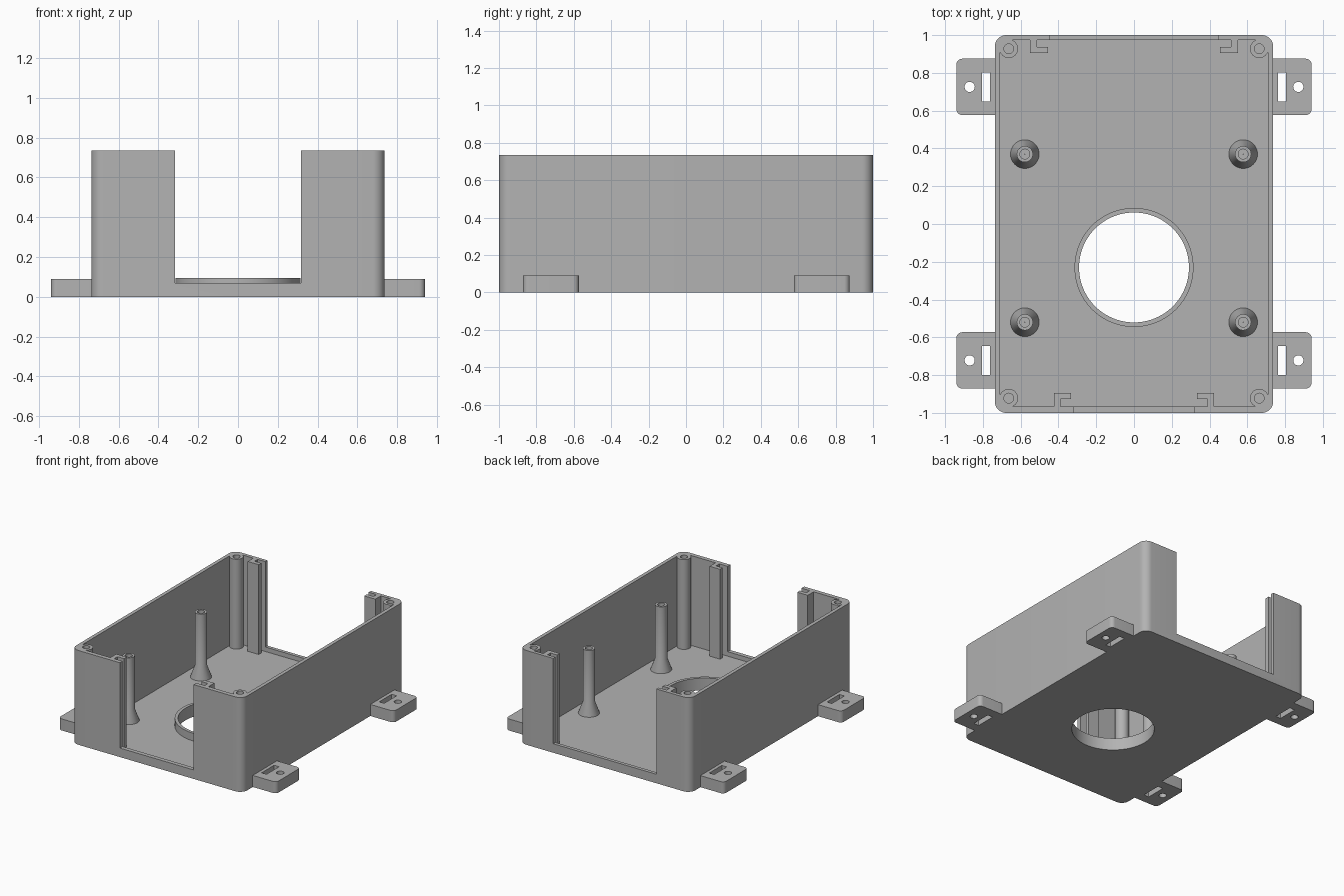
import bpy, bmesh, math

cube = bpy.data.objects.get("Cube")
if cube:
    bpy.data.objects.remove(cube, do_unlink=True)

grey = bpy.data.materials.new("grey plastic")
grey.use_nodes = True
colour = (0.45, 0.45, 0.45, 1)
grey.diffuse_color = colour
grey.node_tree.nodes["Principled BSDF"].inputs["Base Color"].default_value = colour

HEIGHT, FLOOR, SILL, TAB_H = 0.735, 0.035, 0.07, 0.09


def finish(name, bm):
    bmesh.ops.recalc_face_normals(bm, faces=bm.faces)
    mesh = bpy.data.meshes.new(name)
    bm.to_mesh(mesh)
    bm.free()
    mesh.materials.append(grey)
    obj = bpy.data.objects.new(name, mesh)
    bpy.context.collection.objects.link(obj)
    return obj


def prism(name, points, z0, z1):
    """Extrude a flat outline from z0 to z1."""
    bm = bmesh.new()
    face = bm.faces.new([bm.verts.new((x, y, z0)) for x, y in points])
    ext = bmesh.ops.extrude_face_region(bm, geom=[face])["geom"]
    verts = [v for v in ext if isinstance(v, bmesh.types.BMVert)]
    bmesh.ops.translate(bm, verts=verts, vec=(0, 0, z1 - z0))
    return finish(name, bm)


def rect(x0, x1, y0, y1, r=0, steps=8):
    """Rectangle outline, with rounded corners if r is given."""
    if not r:
        return [(x0, y0), (x1, y0), (x1, y1), (x0, y1)]
    pts = []
    corners = [(x1 - r, y1 - r), (x0 + r, y1 - r), (x0 + r, y0 + r), (x1 - r, y0 + r)]
    for i, (cx, cy) in enumerate(corners):
        for k in range(steps + 1):
            a = (i + k / steps) * math.pi / 2
            pts.append((cx + r * math.cos(a), cy + r * math.sin(a)))
    return pts


def circle(cx, cy, r, n=32):
    return [(cx + r * math.cos(2 * math.pi * k / n),
             cy + r * math.sin(2 * math.pi * k / n)) for k in range(n)]


def lathe(name, profile, cx, cy, n=32):
    """Revolve a closed (radius, z) profile about a vertical axis."""
    bm = bmesh.new()
    rings = []
    for k in range(n):
        a = 2 * math.pi * k / n
        rings.append([bm.verts.new((cx + r * math.cos(a), cy + r * math.sin(a), z))
                      for r, z in profile])
    m = len(profile)
    for k in range(n):
        a, b = rings[k], rings[(k + 1) % n]
        for j in range(m):
            bm.faces.new([a[j], b[j], b[(j + 1) % m], a[(j + 1) % m]])
    return finish(name, bm)


def boolean(obj, other, operation):
    """Apply a boolean and discard the helper."""
    mod = obj.modifiers.new("cut", "BOOLEAN")
    mod.operation, mod.solver, mod.object = operation, "EXACT", other
    other.hide_render = True
    bpy.context.view_layer.objects.active = obj
    bpy.ops.object.modifier_apply(modifier=mod.name)
    bpy.data.objects.remove(other, do_unlink=True)


def smooth(obj):
    bpy.ops.object.select_all(action="DESELECT")
    obj.select_set(True)
    bpy.context.view_layer.objects.active = obj
    bpy.ops.object.shade_smooth_by_angle(angle=math.radians(30))


# Box shell: rounded block, hollowed, with open ends above low sills
shell = prism("box_shell", rect(-0.737, 0.737, -1, 1, 0.06), 0, HEIGHT)
boolean(shell, prism("cavity", rect(-0.709, 0.709, -0.967, 0.973, 0.045), FLOOR, 1), "DIFFERENCE")
boolean(shell, prism("front_opening", rect(-0.318, 0.318, -1.1, -0.9), SILL, 1), "DIFFERENCE")
boolean(shell, prism("back_opening", rect(-0.445, 0.445, 0.9, 1.1), SILL, 1), "DIFFERENCE")

# Corner screw posts joined to the walls, then drilled
corners = [(sx * 0.663, y) for sx in (-1, 1) for y in (-0.922, 0.928)]
for x, y in corners:
    boolean(shell, prism("corner_post", circle(x, y, 0.049), FLOOR / 2, HEIGHT), "UNION")
for x, y in corners:
    boolean(shell, prism("screw_hole", circle(x, y, 0.026, 24), 0.4, 1), "DIFFERENCE")

# Round floor opening
boolean(shell, prism("floor_hole", circle(0, -0.23, 0.291, 96), -0.1, 0.3), "DIFFERENCE")
smooth(shell)

# Raised rim around the floor opening
smooth(lathe("floor_ring", [(0.291, 0.02), (0.315, 0.02), (0.315, 0.095), (0.291, 0.095)],
             0, -0.23, 96))

for side, sx in (("right", -1), ("left", 1)):
    # L-shaped panel guide rails beside both openings
    for end, xo, xm, xi, y_wall, y_mid, y_foot in (
            ("back", 0.55, 0.513, 0.455, 0.98, 0.937, 0.905),
            ("front", 0.423, 0.39, 0.333, -0.975, -0.927, -0.895)):
        outline = [(xo, y_wall), (xo, y_foot), (xi, y_foot),
                   (xi, y_mid), (xm, y_mid), (xm, y_wall)]
        prism(f"{end}_{side}_rail", [(sx * x, y) for x, y in outline], 0.02, HEIGHT)

    for end, y in (("back", 0.37), ("front", -0.52)):
        # Standoffs with flared feet and a blind screw hole
        smooth(lathe(f"{end}_{side}_standoff",
                     [(0.001, 0.02), (0.076, 0.02), (0.076, FLOOR), (0.043, 0.125),
                      (0.043, 0.54), (0.026, 0.54), (0.026, 0.3), (0.001, 0.3)],
                     sx * 0.578, y))

    for end, y in (("back", 0.726), ("front", -0.722)):
        # Mounting tabs with a screw hole and a strap slot
        x0, x1 = sorted((sx * 0.69, sx * 0.94))
        tab = prism(f"{end}_{side}_tab", rect(x0, x1, y - 0.149, y + 0.149, 0.03), 0, TAB_H)
        inside = sorted((sx * 0.6, sx * 0.735))
        boolean(tab, prism("trim", rect(*inside, y - 0.3, y + 0.3), -0.1, 0.3), "DIFFERENCE")
        boolean(tab, prism("hole", circle(sx * 0.87, y, 0.027, 24), -0.1, 0.3), "DIFFERENCE")
        slot = sorted((sx * 0.763, sx * 0.806))
        boolean(tab, prism("slot", rect(*slot, y - 0.077, y + 0.077), -0.1, 0.3), "DIFFERENCE")
        smooth(tab)
